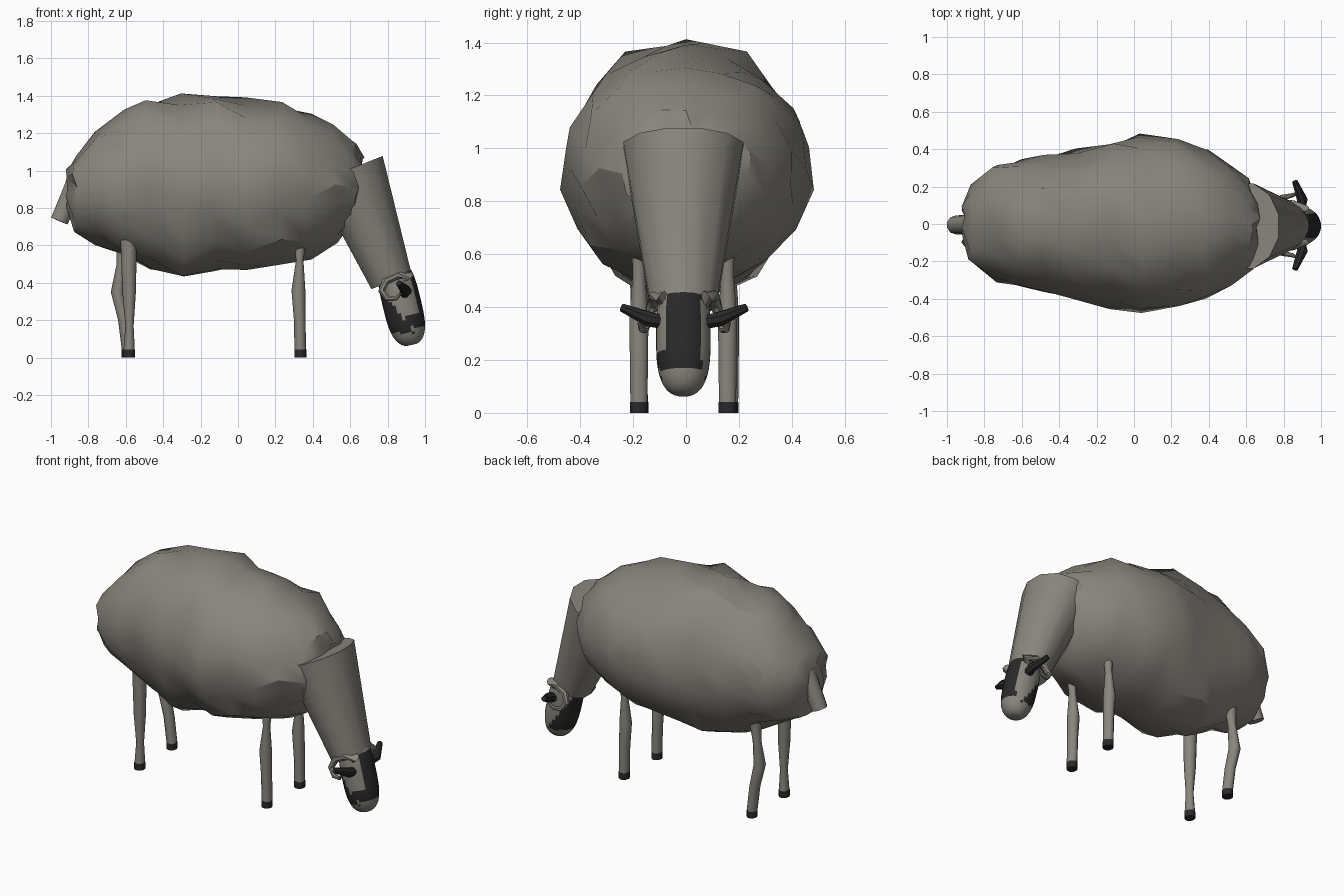
import bpy, bmesh, math, random
from mathutils import Vector as V

if "Cube" in bpy.data.objects:
    bpy.data.objects.remove(bpy.data.objects["Cube"])

random.seed(7)


def material(name, col):
    m = bpy.data.materials.new(name)
    m.diffuse_color = (*col, 1)
    m.use_nodes = True
    m.node_tree.nodes["Principled BSDF"].inputs["Base Color"].default_value = m.diffuse_color
    return m


WOOL = material("wool_grey", (0.25, 0.237, 0.205))
DARK = material("dark_horny", (0.022, 0.022, 0.023))


def ring(c, u, v, n, phase=0.0):
    """Closed elliptical ring around c spanned by vectors u and v."""
    out = []
    for i in range(n):
        a = 2 * math.pi * (i + phase) / n
        out.append(V(c) + V(u) * math.cos(a) + V(v) * math.sin(a))
    return out


def loft(name, rings, mats=(WOOL,), rule=None, angle=40):
    """Skin a list of rings, cap both ends, and smooth by angle."""
    bm = bmesh.new()
    rows = [[bm.verts.new(p) for p in r] for r in rings]
    n = len(rows[0])
    for a, b in zip(rows, rows[1:]):
        for i in range(n):
            j = (i + 1) % n
            bm.faces.new((a[i], a[j], b[j], b[i]))
    bm.faces.new(rows[0])
    bm.faces.new(rows[-1])
    bmesh.ops.recalc_face_normals(bm, faces=bm.faces)
    if rule:
        for f in bm.faces:
            f.material_index = int(rule(f.calc_center_median()))
    me = bpy.data.meshes.new(name)
    bm.to_mesh(me)
    bm.free()
    for m in mats:
        me.materials.append(m)
    ob = bpy.data.objects.new(name, me)
    bpy.context.collection.objects.link(ob)
    bpy.ops.object.select_all(action='DESELECT')
    ob.select_set(True)
    bpy.context.view_layer.objects.active = ob
    bpy.ops.object.shade_smooth_by_angle(angle=math.radians(angle))
    return ob


def tube(name, pts, radii, n=8, mats=(WOOL,)):
    """Tapered tube following a path."""
    pts = [V(p) for p in pts]
    rings = []
    for i, p in enumerate(pts):
        d = (pts[min(i + 1, len(pts) - 1)] - pts[max(i - 1, 0)]).normalized()
        u = d.cross(V((0, 1, 0)) if abs(d.y) < 0.8 else V((0, 0, 1))).normalized()
        rings.append(ring(p, u * radii[i], d.cross(u) * radii[i], n, 0.5))
    return loft(name, rings, mats)


# Woolly body: lumpy cross-sections (x, bottom, top, half width)
stations = [(-0.905, 0.80, 1.01, 0.10), (-0.87, 0.67, 1.08, 0.21),
            (-0.75, 0.61, 1.22, 0.31), (-0.62, 0.54, 1.31, 0.34),
            (-0.48, 0.48, 1.38, 0.37), (-0.30, 0.42, 1.39, 0.40),
            (-0.12, 0.45, 1.41, 0.44), (0.04, 0.47, 1.38, 0.47),
            (0.22, 0.49, 1.36, 0.45), (0.38, 0.53, 1.32, 0.40),
            (0.52, 0.61, 1.24, 0.32), (0.62, 0.73, 1.15, 0.25),
            (0.66, 0.84, 1.07, 0.14)]
N = 18
body = []
for k, (x, lo, hi, w) in enumerate(stations):
    c = V((x, 0, (lo + hi) / 2))
    pts = ring(c, (0, w, 0), (0, 0, (hi - lo) / 2), N, 0.5 * (k % 2))
    body.append([c + (p - c) * random.uniform(0.955, 1.05)
                 + V((random.uniform(-0.02, 0.02), 0, 0)) for p in pts])
loft("wool_body", body, angle=32)

# Neck: broad tapered cylinder hanging down from the shoulders
loft("neck", [ring((0.59, -0.01, 1.005), (0.19, 0, 0.075), (0, 0.235, 0), 12, 0.5),
              ring((0.82, -0.01, 0.41), (0.11, 0, 0.046), (0, 0.13, 0), 12, 0.5)])

# Tail
tube("tail", [(-0.84, 0, 1.0), (-0.955, -0.005, 0.73)], [0.055, 0.05], 10)

# Head: rounded muzzle with a dark mask on brow and throat
top, tip = V((0.835, -0.01, 0.46)), V((0.93, -0.01, 0.065))
axis = (tip - top).normalized()
front = V((-axis.z, 0, axis.x))
head = []
for i in range(25):
    s = 0.993 * math.sin(math.pi / 2 * i / 24)
    r = 0.103 * (1 - (abs(s - 0.42) / 0.58) ** 3.2) ** 0.4
    head.append(ring(top.lerp(tip, s), front * r, (0, r, 0), 36))


def mask(c):
    f = (c - top).dot(front)
    if f > 0 and 0.165 < c.z < 0.46:
        if abs(c.y + 0.007) < 0.066 or (c.z < 0.23 and c.y < 0):
            return True
    return c.z > 0.13 and f < -0.055 + (0.3 - c.z) * 0.5


loft("head", head, (WOOL, DARK), mask, 60)

# Legs: (z, x, radius x, radius y) sections, plus dark hooves
FRONT = [(0.68, 0.335, 0.04, 0.03), (0.52, 0.33, 0.02, 0.025),
         (0.36, 0.323, 0.037, 0.038), (0.20, 0.33, 0.031, 0.036),
         (0.04, 0.333, 0.031, 0.034)]
STRAIGHT = [(0.66, -0.585, 0.045, 0.04), (0.35, -0.582, 0.036, 0.036),
            (0.17, -0.58, 0.022, 0.025), (0.04, -0.582, 0.03, 0.034)]
BENT = [(0.64, -0.61, 0.04, 0.034), (0.50, -0.625, 0.024, 0.028),
        (0.35, -0.645, 0.035, 0.038), (0.20, -0.61, 0.031, 0.036),
        (0.04, -0.59, 0.031, 0.034)]
for name, secs, y in (("front_leg_near", FRONT, -0.178), ("front_leg_far", FRONT, 0.157),
                      ("back_leg_near", STRAIGHT, -0.175), ("back_leg_far", BENT, 0.165)):
    loft(name, [ring((x, y, z), (a, 0, 0), (0, b, 0), 10) for z, x, a, b in secs])
    x = secs[-1][1]
    loft(name + "_hoof", [ring((x, y, z), (0.032, 0, 0), (0, 0.035, 0), 10)
                          for z in (0.042, 0.0)], (DARK,))

# Curled horns and dark ears, one pair each
for side, label in ((-1, "near"), (1, "far")):
    path = [(0.86, 0.06, 0.40), (0.91, 0.09, 0.44), (0.85, 0.11, 0.44),
            (0.79, 0.12, 0.41), (0.768, 0.135, 0.355), (0.80, 0.15, 0.315),
            (0.845, 0.16, 0.315), (0.87, 0.17, 0.345)]
    tube("horn_" + label, [(x, side * y - 0.007, z) for x, y, z in path],
         [0.026, 0.027, 0.025, 0.022, 0.019, 0.016, 0.012, 0.008], 8)
    path = [(0.89, 0.09, 0.345), (0.90, 0.135, 0.355), (0.86, 0.235, 0.398)]
    tube("ear_" + label, [(x, side * y - 0.007, z) for x, y, z in path],
         [0.028, 0.03, 0.016], 8, (DARK,))
